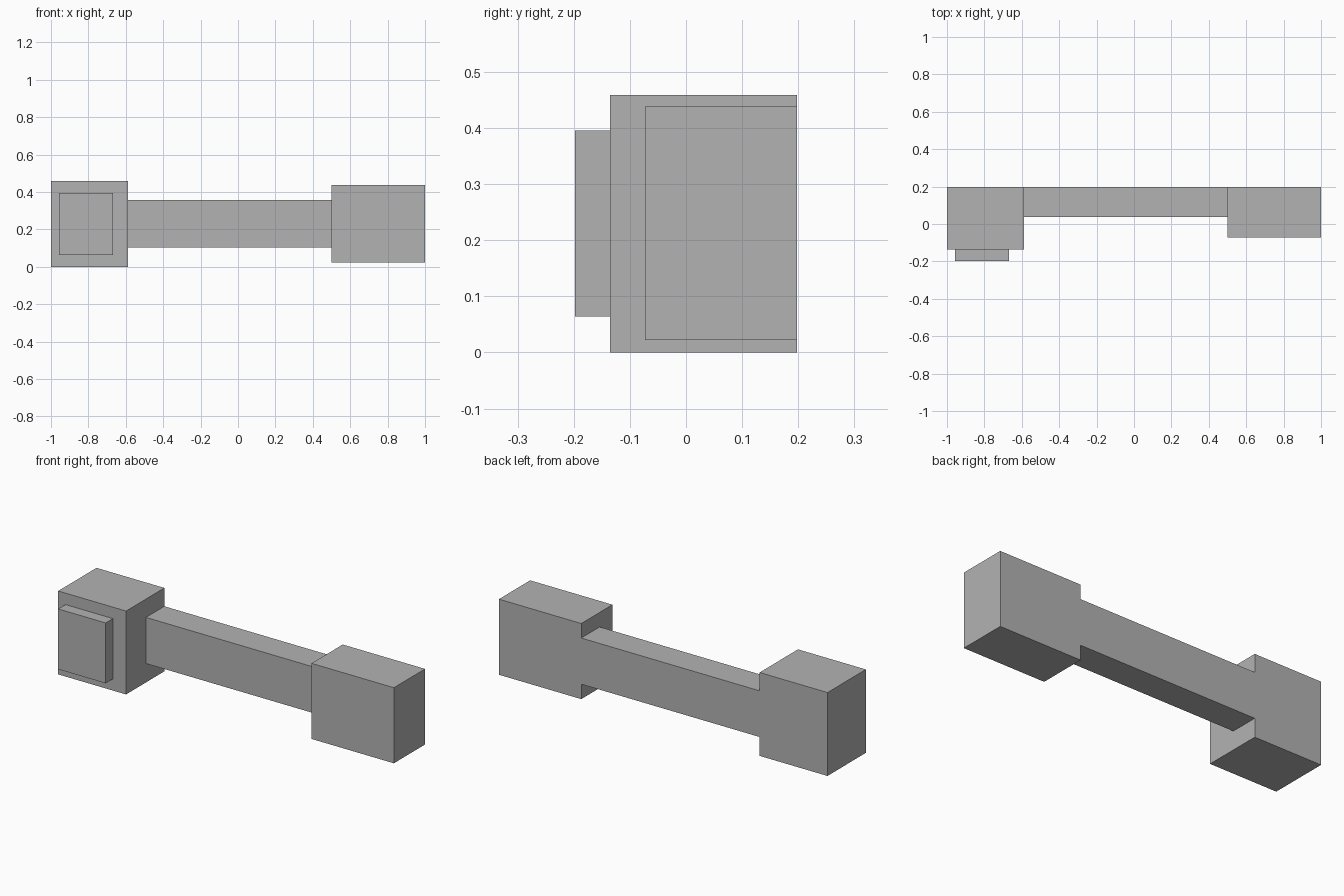
import bpy

cube = bpy.data.objects.get("Cube")
if cube:
    bpy.data.objects.remove(cube, do_unlink=True)

# Single plain grey
grey = bpy.data.materials.new("plain grey")
grey.use_nodes = True
colour = (0.45, 0.45, 0.45, 1)
grey.diffuse_color = colour
grey.node_tree.nodes["Principled BSDF"].inputs["Base Color"].default_value = colour

BACK = 0.198  # shared flush back plane


def box(name, x, y, z):
    """Box spanning the given (min, max) range on each axis."""
    spans = (x, y, z)
    bpy.ops.mesh.primitive_cube_add(size=1)
    obj = bpy.context.object
    obj.name = obj.data.name = name
    for v in obj.data.vertices:
        v.co = [(lo + hi) / 2 + c * (hi - lo) for c, (lo, hi) in zip(v.co, spans)]
    obj.data.materials.append(grey)
    return obj


# Large end block with its raised front plate
box("right_end_block", (-1, -0.587), (-0.135, BACK), (0, 0.459))
box("front_plate", (-0.956, -0.667), (-BACK, -0.135), (0.064, 0.396))

# Connecting bar
box("connecting_bar", (-0.587, 0.499), (0.038, BACK), (0.104, 0.358))

# Smaller end block
box("left_end_block", (0.499, 1), (-0.073, BACK), (0.022, 0.438))
